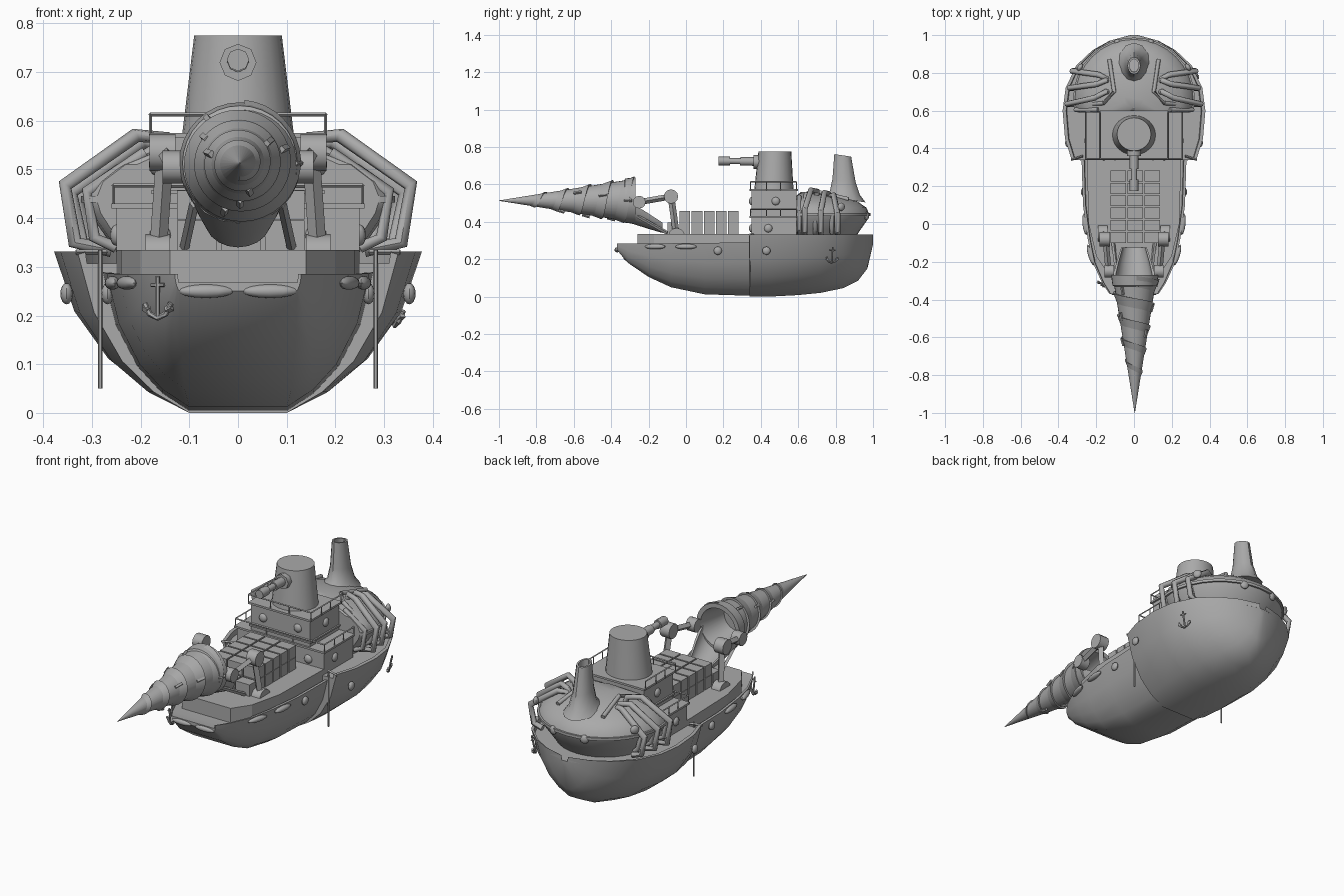
import bpy, bmesh, math
from mathutils import Vector, Matrix

cube = bpy.data.objects.get("Cube")
if cube:
    bpy.data.objects.remove(cube, do_unlink=True)

GREY = (0.4, 0.4, 0.4, 1)
mat = bpy.data.materials.new("plain grey")
mat.use_nodes = True
mat.diffuse_color = GREY
mat.node_tree.nodes["Principled BSDF"].inputs["Base Color"].default_value = GREY


def finish(name, bm, angle=35):
    bmesh.ops.recalc_face_normals(bm, faces=bm.faces)
    me = bpy.data.meshes.new(name)
    bm.to_mesh(me)
    bm.free()
    me.materials.append(mat)
    ob = bpy.data.objects.new(name, me)
    bpy.context.collection.objects.link(ob)
    if angle:
        bpy.ops.object.select_all(action='DESELECT')
        ob.select_set(True)
        bpy.context.view_layer.objects.active = ob
        bpy.ops.object.shade_smooth_by_angle(angle=math.radians(angle))
    return ob


def box(name, lo, hi):
    bm = bmesh.new()
    lo, hi = Vector(lo), Vector(hi)
    m = Matrix.Translation((lo + hi) / 2) @ Matrix.Diagonal((*(hi - lo), 1))
    bmesh.ops.create_cube(bm, size=1, matrix=m)
    return finish(name, bm, 0)


def ball(name, loc, scale, turn=0):
    bm = bmesh.new()
    m = Matrix.Translation(loc) @ Matrix.Rotation(turn, 4, 'Z') @ Matrix.Diagonal((*scale, 1))
    bmesh.ops.create_uvsphere(bm, u_segments=12, v_segments=8, radius=1, matrix=m)
    return finish(name, bm)


def loft(name, rings, caps=True, closed=True, angle=35):
    """Skin a list of equally long point rings."""
    bm = bmesh.new()
    rows = [[bm.verts.new(p) for p in r] for r in rings]
    n = len(rows[0])
    for a, b in zip(rows, rows[1:]):
        for i in range(n if closed else n - 1):
            j = (i + 1) % n
            bm.faces.new((a[i], a[j], b[j], b[i]))
    if caps:
        bm.faces.new(rows[0])
        bm.faces.new(rows[-1])
    return finish(name, bm, angle)


def rod(name, pts, r, sides=8):
    """Bent rod swept along a path of points."""
    pts = [Vector(p) for p in pts]
    rings = []
    for i, p in enumerate(pts):
        d = (pts[min(i + 1, len(pts) - 1)] - pts[max(i - 1, 0)]).normalized()
        ref = Vector((0, 1, 0)) if abs(d.y) < 0.9 else Vector((0, 0, 1))
        u = d.cross(ref).normalized()
        v = d.cross(u)
        rings.append([p + r * (math.cos(a) * u + math.sin(a) * v)
                      for a in (math.tau * k / sides for k in range(sides))])
    return loft(name, rings, angle=50 if sides > 6 else 0)


def ring(cx, cy, z, rx, ry, n=24):
    return [(cx + rx * math.cos(math.tau * k / n), cy + ry * math.sin(math.tau * k / n), z) for k in range(n)]


# Hulls: each station is y, half width, rim height, keel height, flat half width
SECTION = [(0, 0), (.32, .13), (.6, .32), (.85, .62), (1, 1)]


def hull(name, stations):
    rings = []
    for y, hw, top, keel, flat in stations:
        half = [(flat + (hw - flat) * f, keel + (top - keel) * g) for f, g in SECTION]
        half += [(hw * .95, top), (hw * .94, top - min(.025, (top - keel) * .5))]
        rings.append([(x, y, z) for x, z in half] + [(-x, y, z) for x, z in reversed(half)])
    loft(name, rings)


hull("front_hull", [(-.37, .13, .285, .25, .12), (-.31, .17, .285, .18, .12),
                    (-.2, .22, .285, .105, .115), (-.08, .245, .285, .05, .11),
                    (.1, .27, .287, .012, .1), (.42, .28, .29, .002, .1)])
hull("rear_hull", [(.34, .33, .332, 0, .1), (.45, .365, .332, 0, .1), (.6, .378, .332, .008, .1),
                   (.72, .362, .332, .02, .09), (.84, .305, .332, .045, .06),
                   (.92, .22, .332, .085, .03), (.97, .13, .332, .15, .015), (1, .02, .332, .28, .005)])

# Raised cargo deck
outline = [(.14, -.26), (.2, -.17), (.24, 0), (.25, .36)]
outline += [(-x, y) for x, y in reversed(outline)]
loft("cargo_deck", [[(x, y, z) for x, y in outline] for z in (.24, .335)], angle=0)

# Cargo crates, stacked higher towards the middle
for row in range(6):
    for col in range(3):
        x, y = -.125 + col * .09, -.1 + row * .065
        for level in range(1 if row == 0 else 2):
            z = .335 + level * .062
            box("crate", (x, y, z), (x + .082, y + .057, z + .06))

# Bridge
box("lower_bridge", (-.25, .35, .28), (.25, .59, .42))
box("balcony", (-.26, .34, .42), (.26, .6, .43))
box("upper_bridge", (-.17, .35, .43), (.17, .59, .57))
box("bridge_roof", (-.18, .34, .565), (.18, .6, .575))
box("middle_ledge", (-.178, .343, .45), (.178, .597, .458))
loft("turret", [ring(0, .47, .57, .115, .105), ring(0, .475, .775, .09, .088)])


def railing(w, y0, y1, z0, z1):
    corners = [(-w, y1), (-w, y0), (w, y0), (w, y1)]
    for (xa, ya), (xb, yb) in zip(corners, corners[1:]):
        rod("rail", [(xa, ya, z1), (xb, yb, z1)], .004, 4)
        for t in (0, .35, .65, 1):
            x, y = xa + (xb - xa) * t, ya + (yb - ya) * t
            rod("rail_post", [(x, y, z0), (x, y, z1)], .003, 4)


railing(.18, .345, .59, .57, .613)
railing(.256, .345, .59, .43, .467)

# Turret gun
rod("gun_mount", [(0, .36, .72), (0, .42, .72)], .038)
rod("gun_barrel", [(0, .2, .725), (0, .4, .722)], .016)
rod("gun_sleeve", [(0, .29, .723), (0, .4, .722)], .023)
rod("gun_muzzle", [(0, .175, .725), (0, .235, .725)], .023)

# Boiler dome, clipped flat against the bridge, and its funnel
DOME = [(.23, .30), (.27, .36), (.305, .41), (.315, .44), (.30, .475), (.25, .51), (.17, .54), (.05, .56)]
dome = []
for r, z in DOME:
    dome.append([(x, max(y, .59), z) for x, y, z in ring(0, .665, z, r, r, 32)])
loft("boiler_dome", dome)
loft("dome_belt", [[(x, max(y, .59), z) for x, y, z in ring(0, .665, z, .322, .322, 32)] for z in (.432, .446)])
FUNNEL = [(.85, .52, .085, .11), (.85, .555, .06, .08), (.845, .62, .045, .062), (.838, .755, .034, .045),
          (.838, .755, .025, .035), (.84, .68, .025, .035)]
funnel = [[(x, y, z - (y - cy) * .15) for x, y, z in ring(0, cy, z, rx, ry, 12)] for cy, z, rx, ry in FUNNEL]
loft("funnel", funnel)

# Drill: hollow cone, spiral flange and teeth
AX, AZ, BASE, TIP, RAD = .004, .513, -.27, -1, .118


def around(y, r, a):
    return (AX + r * math.cos(a), y, AZ + r * math.sin(a))


def cone_r(y):
    return RAD * (y - TIP) / (BASE - TIP)


SPIN = [math.tau * k / 32 for k in range(32)]
drill = [(TIP, .001), (-.6, cone_r(-.6)), (BASE, RAD), (BASE, RAD * .86), (-.42, .07)]
loft("drill_cone", [[around(y, r, a) for a in SPIN] for y, r in drill])
flange = []
for i in range(161):
    t = i / 160
    y, a = BASE - .035 - t * .52, -t * 4.5 * math.tau + 1.5
    w, h = .03 * (1 - .6 * t), .013 * (1 - .5 * t)
    flange.append([around(y - w, cone_r(y - w), a), around(y + w, cone_r(y + w) + h, a),
                   around(y + w, cone_r(y + w) - .004, a)])
loft("drill_spiral", flange)
loft("drill_collar", [[around(y, r, a) for a in SPIN]
                      for y, r in ((-.33, .109), (-.325, .118), (BASE, .125), (BASE, .105))], caps=False)
for k in range(9):
    y, a = -.31 - k * .045, k * 2.2
    r = cone_r(y)
    rod("drill_tooth", [around(y - .02, r, a), around(y + .02, r + .012, a)], .008, 4)

# Spoil chute behind the drill: an open trough
trough = []
for y, w, z, d in ((-.29, .115, .50, .11), (-.21, .095, .45, .085), (-.125, .068, .395, .055)):
    arc = [math.pi + math.pi * k / 10 for k in range(11)]
    outer = [(w * math.cos(a), y, z + d * math.sin(a)) for a in arc]
    inner = [(.88 * w * math.cos(a), y, z + .88 * d * math.sin(a)) for a in reversed(arc)]
    trough.append(outer + inner)
loft("spoil_chute", trough)


def porthole(x, y, z, turn=0):
    ball("porthole", (x, y, z), (.013, .022, .022), turn)


for s in (1, -1):
    # Drill arms
    def hub(name, x, y, z, r, w):
        rod(name, [(s * (x - w), y, z), (s * (x + w), y, z)], r, 12)
    hub("base_joint", .165, -.05, .322, .045, .025)
    hub("elbow_joint", .155, -.08, .535, .038, .027)
    hub("drill_joint", .13, -.25, .505, .034, .025)
    rod("lower_arm", [(s * .165, -.05, .32), (s * .15, -.08, .535)], .018, 4)
    rod("upper_arm", [(s * .15, -.08, .535), (s * .135, -.25, .505)], .016, 4)
    rod("arm_strut", [(s * .11, -.1, .34), (s * .09, -.26, .43)], .01, 4)

    # Steam pipes arching from the dome over the side
    for n, (yi, yo) in enumerate(((.70, .635), (.76, .72), (.77, .81))):
        k = n * .013
        rod("steam_pipe", [(s * .13, yi, .50), (s * .15, yi, .565 - k), (s * (.21 - k), (yi + yo) / 2, .57 - k),
                           (s * (.355 - k), yo, .468 - k), (s * (.335 - k), yo, .35), (s * .26, yo, .335)], .015)
        rod("pipe_rib", [(s * (.19 - k), yo - .03, .535 - k), (s * (.31 - k), yo - .03, .455 - k),
                         (s * (.295 - k), yo - .03, .36), (s * .25, yo - .03, .34)], .012)
    rod("feed_pipe", [(s * .13, .87, .52), (s * .105, .70, .56), (s * .16, .64, .55), (s * .28, .63, .47)], .011)

    # Side windows, bow fittings and mooring poles
    porthole(s * .268, .17, .245)
    porthole(s * .352, .43, .245)
    porthole(s * .25, .44, .365)
    porthole(s * .17, .48, .51)
    porthole(s * .285, .83, .48, s * .6)
    porthole(s * .09, .965, .43, s * 1.25)
    ball("side_window", (s * .258, 0, .267), (.015, .058, .014), s * -.1)
    ball("side_window", (s * .228, -.165, .267), (.015, .058, .014), s * -.3)
    ball("bow_window", (s * .066, -.368, .25), (.057, .014, .014))
    ball("bridge_window", (s * .16, .35, .365), (.022, .013, .022))
    ball("bridge_window", (s * .1, .35, .51), (.022, .013, .022))
    rod("mooring_pole", [(s * .283, .34, .05), (s * .283, .34, .335)], .005, 6)
    rod("rear_rim_strip", [(s * .333, .34, .33), (s * .27, .36, .33)], .006, 4)


# Anchors hung on the hull: across is the sideways direction of the flukes
def anchor(x, y, z, across, lean):
    c, u = Vector((x, y, z)), Vector(across)
    up = Vector(lean)
    at = lambda a, b: c + u * a + up * b
    rod("anchor_shank", [at(0, 0), at(0, .085)], .005, 6)
    rod("anchor_stock", [at(-.015, .068), at(.015, .068)], .004, 6)
    rod("anchor_flukes", [at(-.03, .03), at(-.018, .008), at(0, 0), at(.018, .008), at(.03, .03)], .006, 6)
    for s in (1, -1):
        rod("anchor_tip", [at(s * .02, .016), at(s * .032, .022)], .008, 4)


anchor(-.165, -.318, .195, (.9, -.45, 0), (0, -.15, 1))
anchor(.322, .78, .18, (-.35, 1, 0), (.22, .05, 1))
